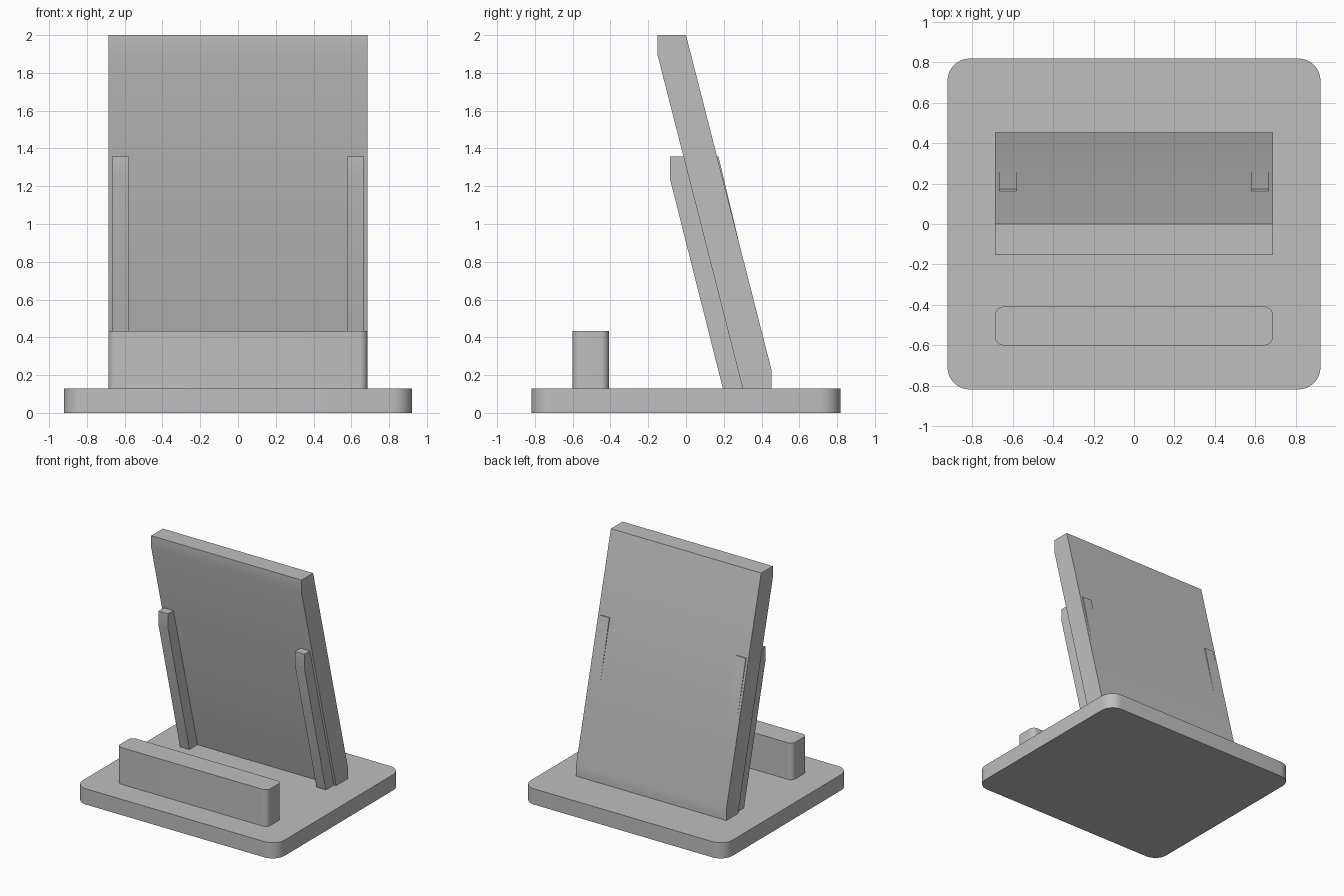
import bpy
import bmesh
import math

cube = bpy.data.objects.get("Cube")
if cube:
    bpy.data.objects.remove(cube, do_unlink=True)

# Single plain grey for the whole stand
grey = bpy.data.materials.new("plain grey")
grey.use_nodes = True
colour = (0.52, 0.52, 0.52, 1)
grey.diffuse_color = colour
grey.node_tree.nodes["Principled BSDF"].inputs["Base Color"].default_value = colour

BASE_TOP = 0.13


def finish(name, bm):
    """Turn a bmesh into a shaded object."""
    bmesh.ops.recalc_face_normals(bm, faces=bm.faces)
    mesh = bpy.data.meshes.new(name)
    bm.to_mesh(mesh)
    bm.free()
    mesh.materials.append(grey)
    obj = bpy.data.objects.new(name, mesh)
    bpy.context.collection.objects.link(obj)
    bpy.ops.object.select_all(action="DESELECT")
    obj.select_set(True)
    bpy.context.view_layer.objects.active = obj
    bpy.ops.object.shade_smooth_by_angle(angle=math.radians(30))
    return obj


def rounded_slab(name, half_x, y0, y1, z0, z1, radius):
    """Box with rounded vertical corners."""
    bm = bmesh.new()
    bmesh.ops.create_cube(bm, size=1)
    for v in bm.verts:
        v.co.x *= 2 * half_x
        v.co.y = y0 if v.co.y < 0 else y1
        v.co.z = z0 if v.co.z < 0 else z1
    upright = [e for e in bm.edges if abs(e.verts[0].co.z - e.verts[1].co.z) > 0.01]
    bmesh.ops.bevel(bm, geom=upright, offset=radius, offset_type="OFFSET",
                    segments=8, profile=0.5, affect="EDGES")
    return finish(name, bm)


def extruded_profile(name, x0, x1, profile):
    """Side profile of (y, z) points extruded along x."""
    bm = bmesh.new()
    face = bm.faces.new([bm.verts.new((x0, y, z)) for y, z in profile])
    extruded = bmesh.ops.extrude_face_region(bm, geom=[face])["geom"]
    for v in extruded:
        if isinstance(v, bmesh.types.BMVert):
            v.co.x = x1
    return finish(name, bm)


# Base plate and front lip
rounded_slab("base_plate", 0.922, -0.818, 0.818, 0, BASE_TOP, 0.11)
rounded_slab("front_lip", 0.686, -0.6, -0.408, BASE_TOP, 0.433, 0.042)

# Leaning back panel
extruded_profile("back_panel", -0.686, 0.686, [
    (0.30, BASE_TOP), (0.452, BASE_TOP), (0.452, 0.23),
    (0, 2), (-0.152, 2), (-0.152, 1.9)])

# Support rails, slightly proud of the panel's back
rail = [(0.195, BASE_TOP), (0.44, BASE_TOP), (0.44, 0.235),
        (0.172, 1.357), (-0.085, 1.357), (-0.085, 1.24)]
for side, sign in (("left", 1), ("right", -1)):
    extruded_profile(side + "_rail", sign * 0.58, sign * 0.666, rail)
